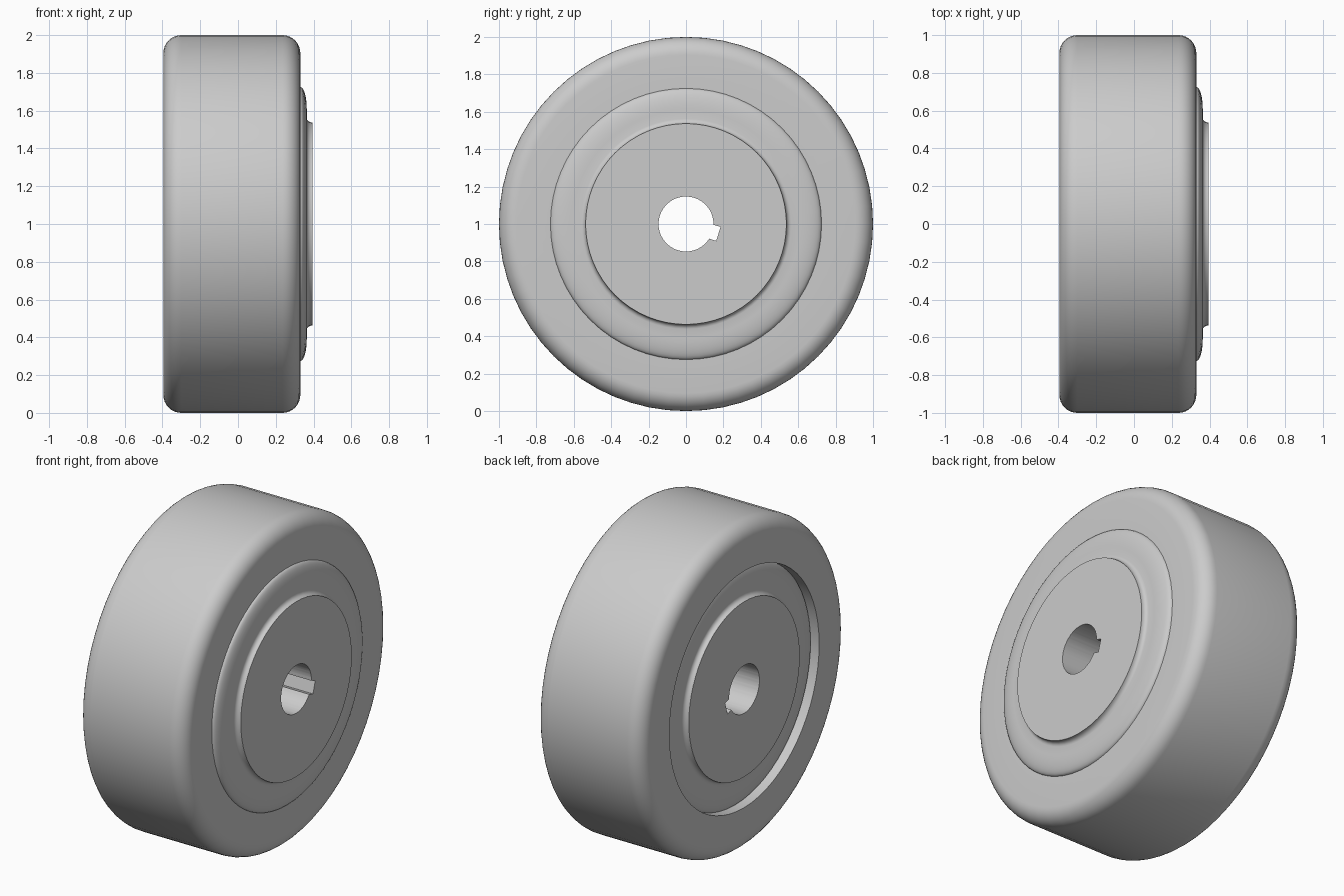
import bpy, bmesh
from math import sin, cos, pi, radians, asin
from mathutils import Vector

if "Cube" in bpy.data.objects:
    bpy.data.objects.remove(bpy.data.objects["Cube"])

SEGMENTS = 64
AXLE = Vector((0, 0, 1))

grey = bpy.data.materials.new("plain grey")
grey.use_nodes = True
grey.diffuse_color = (0.6, 0.6, 0.6, 1)
grey.node_tree.nodes["Principled BSDF"].inputs["Base Color"].default_value = grey.diffuse_color


def make_object(name, bm):
    bmesh.ops.recalc_face_normals(bm, faces=bm.faces)
    mesh = bpy.data.meshes.new(name)
    bm.to_mesh(mesh)
    bm.free()
    obj = bpy.data.objects.new(name, mesh)
    bpy.context.collection.objects.link(obj)
    mesh.materials.append(grey)
    return obj


def lathe(name, profile, closed):
    """Revolve (x, radius) points around the axle."""
    bm = bmesh.new()
    verts = [bm.verts.new((x, 0, AXLE.z + r)) for x, r in profile]
    pairs = list(zip(verts, verts[1:]))
    if closed:
        pairs.append((verts[-1], verts[0]))
    edges = [bm.edges.new(p) for p in pairs]
    bmesh.ops.spin(bm, geom=verts + edges, cent=AXLE, axis=(1, 0, 0),
                   angle=2 * pi, steps=SEGMENTS, use_merge=True)
    bmesh.ops.remove_doubles(bm, verts=bm.verts, dist=0.0001)
    return make_object(name, bm)


def arc(cx, cr, rx, rr, start, end, steps):
    """Elliptical arc in the (x, radius) plane, angles in degrees."""
    angles = [radians(start + (end - start) * i / steps) for i in range(steps + 1)]
    return [(cx + rx * cos(a), cr + rr * sin(a)) for a in angles]


def smooth(obj):
    bpy.ops.object.select_all(action='DESELECT')
    obj.select_set(True)
    bpy.context.view_layer.objects.active = obj
    bpy.ops.object.shade_smooth_by_angle(angle=radians(30))


# Tyre: wide ring with rounded shoulders, set off towards one side
left, right, fillet, bore = -0.395, 0.33, 0.095, 0.725
tyre_profile = (arc(right - fillet, 1 - fillet, fillet, fillet, 0, 90, 8)
                + arc(left + fillet, 1 - fillet, fillet, fillet, 90, 180, 8)
                + [(left, bore), (right, bore)])
tyre = lathe("tyre", tyre_profile, closed=True)
smooth(tyre)

# Wheel core: same domed web and raised hub on both sides
half = [(0.395, 0), (0.395, 0.537)]
half += arc(0.392, 0.562, 0.028, 0.025, 270, 180, 4)
half += arc(0.33, 0.61, 0.034, 0.115, 0, 90, 8)
half += [(0.32, 0.74)]
core = lathe("wheel_core", half + [(-x, r) for x, r in reversed(half)], closed=False)

# Axle bore with keyway, cut right through the core
BORE, KEY_DEPTH, KEY_HALF, KEY_ANGLE = 0.147, 0.181, 0.039, radians(-17)
gap = asin(KEY_HALF / BORE)
outline = [(BORE * cos(a), BORE * sin(a))
           for a in (gap + (2 * pi - 2 * gap) * i / 40 for i in range(41))]
outline += [(KEY_DEPTH, -KEY_HALF), (KEY_DEPTH, KEY_HALF)]
c, s = cos(KEY_ANGLE), sin(KEY_ANGLE)
bm = bmesh.new()
face = bm.faces.new([bm.verts.new((-0.6, u * c - v * s, AXLE.z + u * s + v * c))
                     for u, v in outline])
side = bmesh.ops.extrude_face_region(bm, geom=[face])["geom"]
bmesh.ops.translate(bm, vec=(1.2, 0, 0),
                    verts=[g for g in side if isinstance(g, bmesh.types.BMVert)])
cutter = make_object("bore_cutter", bm)
cutter.hide_render = True

cut = core.modifiers.new("bore", 'BOOLEAN')
cut.operation = 'DIFFERENCE'
cut.solver = 'EXACT'
cut.object = cutter
bpy.context.view_layer.objects.active = core
bpy.ops.object.modifier_apply(modifier=cut.name)
bpy.data.objects.remove(cutter)
smooth(core)
